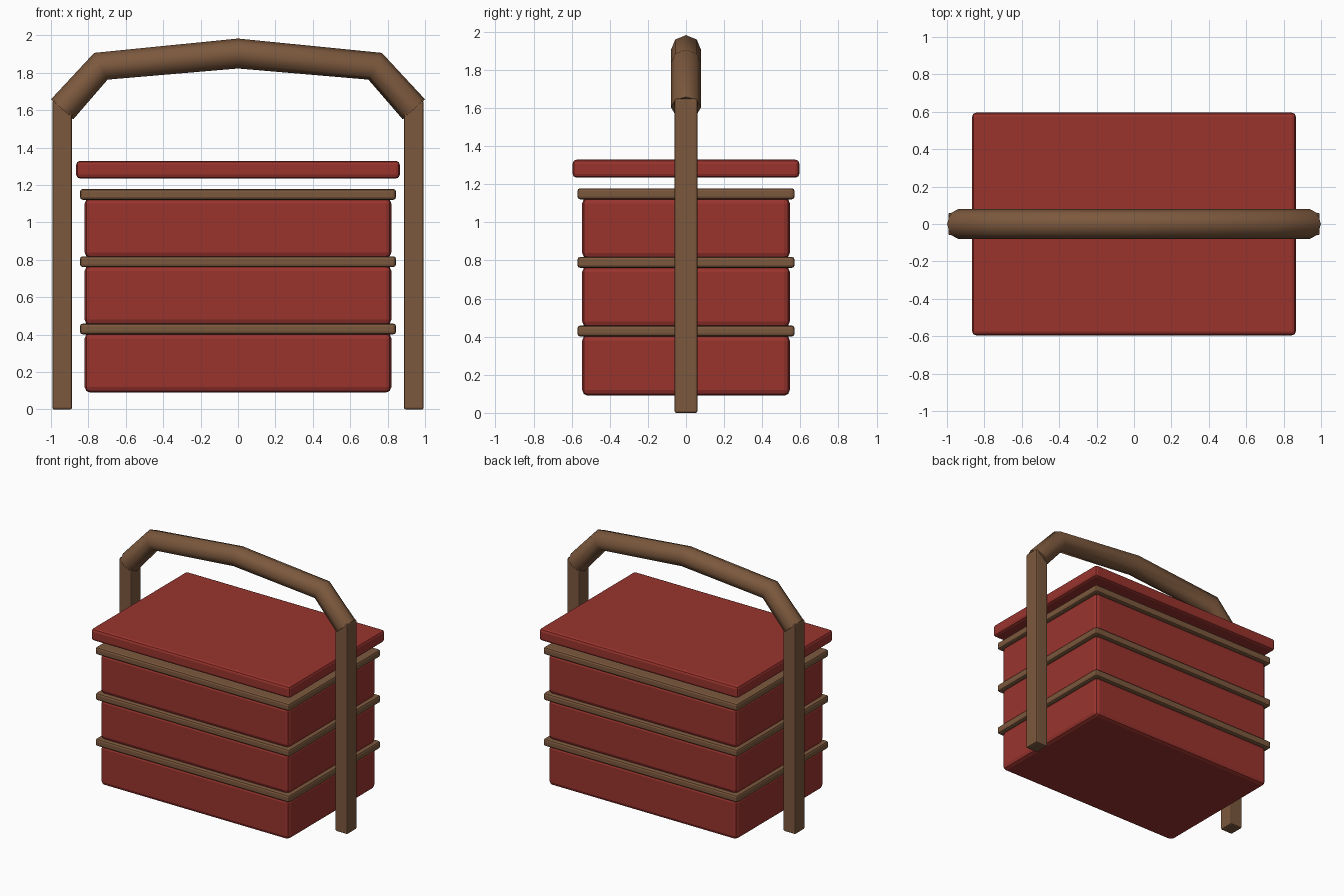
import bpy
import math

if "Cube" in bpy.data.objects:
    bpy.data.objects.remove(bpy.data.objects["Cube"])


def material(name, color):
    m = bpy.data.materials.new(name)
    m.diffuse_color = (*color, 1)
    m.use_nodes = True
    m.node_tree.nodes["Principled BSDF"].inputs["Base Color"].default_value = m.diffuse_color
    return m


red = material("red lacquer", (0.32, 0.034, 0.027))
wood = material("brown wood", (0.20, 0.098, 0.047))


def block(name, size, center, bevel, segments, mat):
    bpy.ops.mesh.primitive_cube_add(size=1, location=center)
    ob = bpy.context.object
    ob.name = name
    ob.scale = size
    bpy.ops.object.transform_apply(location=False, rotation=False, scale=True)
    mod = ob.modifiers.new("soft edges", 'BEVEL')
    mod.width = bevel
    mod.segments = segments
    ob.data.materials.append(mat)
    return ob


# Three stacked boxes, each topped by a wooden band
for i in range(3):
    z = 0.36 * i
    block(f"box_{i + 1}", (1.64, 1.09, 0.32), (0, 0, 0.25 + z), 0.03, 2, red)
    block(f"band_{i + 1}", (1.69, 1.14, 0.058), (0, 0, 0.43 + z), 0.015, 2, wood)

# Lid floating just above the top band
block("lid", (1.73, 1.19, 0.094), (0, 0, 1.282), 0.02, 2, red)

# Side posts
for side, x in (("left", -0.94), ("right", 0.94)):
    block(f"{side}_post", (0.106, 0.12, 1.65), (x, 0, 0.825), 0.01, 2, wood)

# Bent octagonal handle
path = [(-0.94, 1.605), (-0.733, 1.835), (0, 1.903), (0.733, 1.835), (0.94, 1.605)]
curve = bpy.data.curves.new("handle", 'CURVE')
curve.dimensions = '3D'
curve.bevel_depth = 0.08
curve.bevel_resolution = 2
curve.use_fill_caps = True
spline = curve.splines.new('POLY')
spline.points.add(len(path) - 1)
for p, (x, z) in zip(spline.points, path):
    p.co = (x, 0, z, 1)
handle = bpy.data.objects.new("handle", curve)
bpy.context.collection.objects.link(handle)
curve.materials.append(wood)
bpy.ops.object.select_all(action='DESELECT')
handle.select_set(True)
bpy.context.view_layer.objects.active = handle
bpy.ops.object.convert(target='MESH')
bpy.ops.object.shade_smooth_by_angle(angle=math.radians(50))
